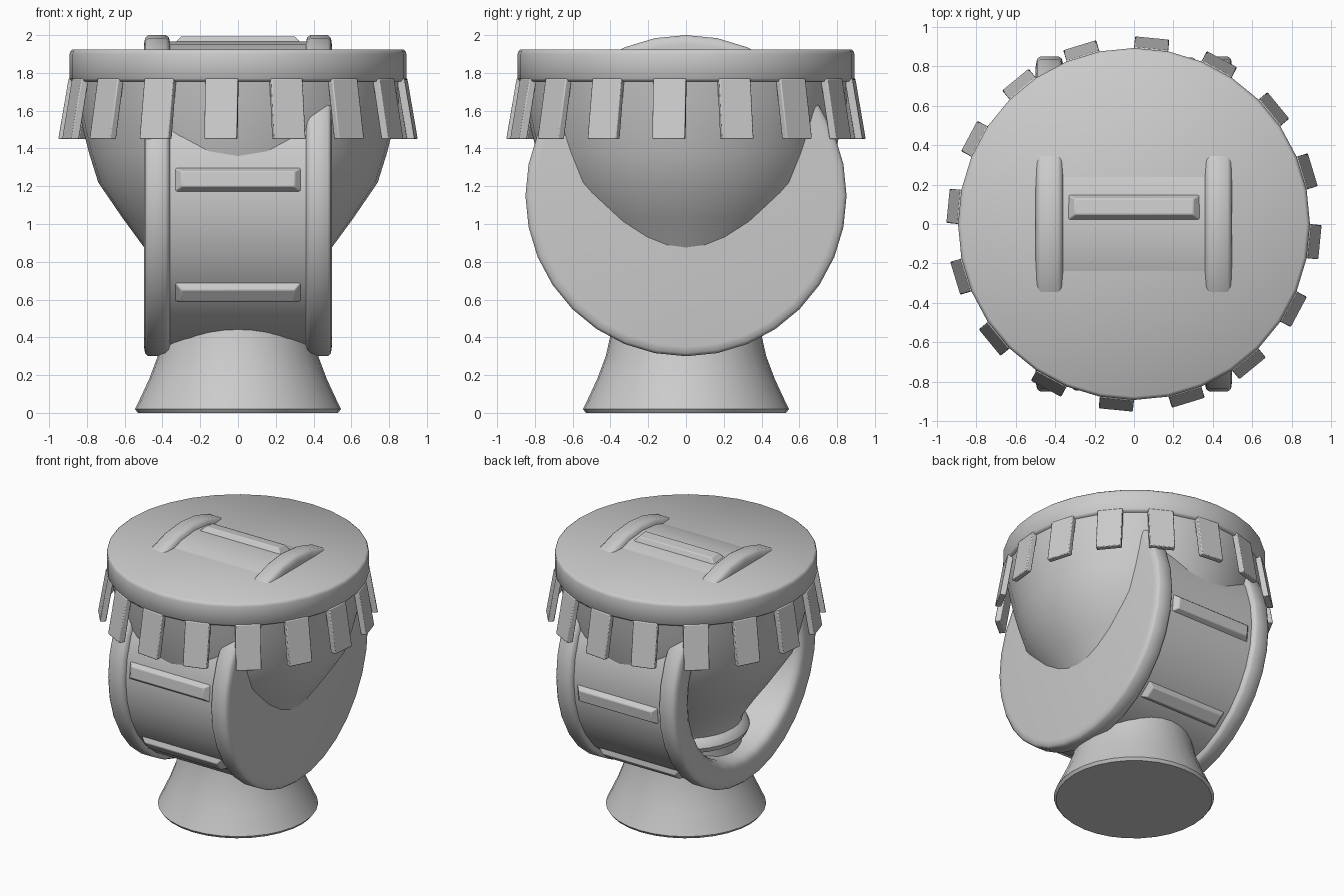
import bpy, bmesh
from math import pi, sin, cos, radians
from mathutils import Matrix, Vector

if "Cube" in bpy.data.objects:
    bpy.data.objects.remove(bpy.data.objects["Cube"])


def finish(bm, name, angle=40, bevel=0.0):
    bmesh.ops.remove_doubles(bm, verts=bm.verts, dist=1e-5)
    bmesh.ops.recalc_face_normals(bm, faces=bm.faces)
    mesh = bpy.data.meshes.new(name)
    bm.to_mesh(mesh)
    bm.free()
    ob = bpy.data.objects.new(name, mesh)
    bpy.context.collection.objects.link(ob)
    if bevel:
        mod = ob.modifiers.new("edge_bevel", 'BEVEL')
        mod.width = bevel
        mod.segments = 2
    bpy.ops.object.select_all(action='DESELECT')
    ob.select_set(True)
    bpy.context.view_layer.objects.active = ob
    bpy.ops.object.shade_smooth_by_angle(angle=radians(angle))
    return ob


def lathe(name, profile, matrix=Matrix(), sides=32, angle=40):
    """Revolve (radius, height) points around z, then place with matrix."""
    bm = bmesh.new()
    verts = [bm.verts.new((r, 0, h)) for r, h in profile]
    edges = [bm.edges.new(p) for p in zip(verts, verts[1:])]
    bmesh.ops.spin(bm, geom=verts + edges, cent=(0, 0, 0), axis=(0, 0, 1),
                   angle=2 * pi, steps=sides, use_merge=True)
    bmesh.ops.remove_doubles(bm, verts=bm.verts, dist=1e-5)
    bm.transform(matrix)
    return finish(bm, name, angle)


def frustum(bm, low, high, matrix):
    """Join two quads (lists of 4 points) into a closed block."""
    a = [bm.verts.new(matrix @ Vector(p)) for p in low]
    b = [bm.verts.new(matrix @ Vector(p)) for p in high]
    bm.faces.new(a)
    bm.faces.new(b)
    for i in range(4):
        j = (i + 1) % 4
        bm.faces.new((a[i], a[j], b[j], b[i]))


def rect(u0, u1, v0, v1):
    return [(u0, v0), (u1, v0), (u1, v1), (u0, v1)]


# Flared foot, pinched neck with collar, and bowl
lathe("foot_and_bowl", [
    (0, 0), (0.53, 0), (0.545, 0.02), (0.535, 0.04), (0.47, 0.18), (0.425, 0.30),
    (0.40, 0.41), (0.385, 0.50), (0.385, 0.57), (0.42, 0.585), (0.435, 0.62),
    (0.42, 0.655), (0.385, 0.68), (0.40, 0.73), (0.50, 0.88), (0.61, 1.03),
    (0.74, 1.22), (0.79, 1.38), (0.82, 1.50), (0.85, 1.64), (0.87, 1.78), (0, 1.78)])

# Cap disc
lathe("cap", [(0, 1.755), (0.88, 1.755), (0.892, 1.77), (0.892, 1.90),
              (0.887, 1.915), (0.875, 1.925), (0, 1.925)], angle=60)

# Hanging tabs around the cap
bm = bmesh.new()
for k in range(16):
    m = Matrix.Rotation(radians(22.5 * k - 5.6), 4, 'Z')
    low = [(r, y, 1.45) for r, y in rect(0.905, 0.948, -0.087, 0.087)]
    high = [(r, y, 1.77) for r, y in rect(0.852, 0.893, -0.087, 0.087)]
    frustum(bm, low, high, m)
finish(bm, "cap_tabs", 40, 0.006)

# Wheel lying on the x axis: closed on the right, open on the left
to_wheel = Matrix.Translation((0, 0, 1.15)) @ Matrix.Rotation(pi / 2, 4, 'Y')
lathe("wheel", [
    (0, 0.497), (0.80, 0.497), (0.835, 0.492), (0.85, 0.475), (0.85, 0.385),
    (0.84, 0.367), (0.815, 0.36), (0.815, -0.36), (0.84, -0.367), (0.85, -0.385),
    (0.85, -0.475), (0.835, -0.492), (0.80, -0.498), (0.70, -0.498), (0.665, -0.48),
    (0.65, -0.44), (0.65, 0.36), (0, 0.36)], to_wheel, angle=60)

# Raised bars around the wheel tread
bm = bmesh.new()
for k in range(8):
    a = radians(6 + 45 * k)
    m = Matrix.Translation((0, 0, 1.15)) @ Matrix.Rotation(-a, 4, 'X')
    low = [(x, -0.79, z) for x, z in rect(-0.35, 0.35, -0.075, 0.075)]
    high = [(x, -0.845, z) for x, z in rect(-0.30, 0.30, -0.04, 0.04)]
    frustum(bm, low, high, m)
finish(bm, "wheel_bars", 40, 0.006)
